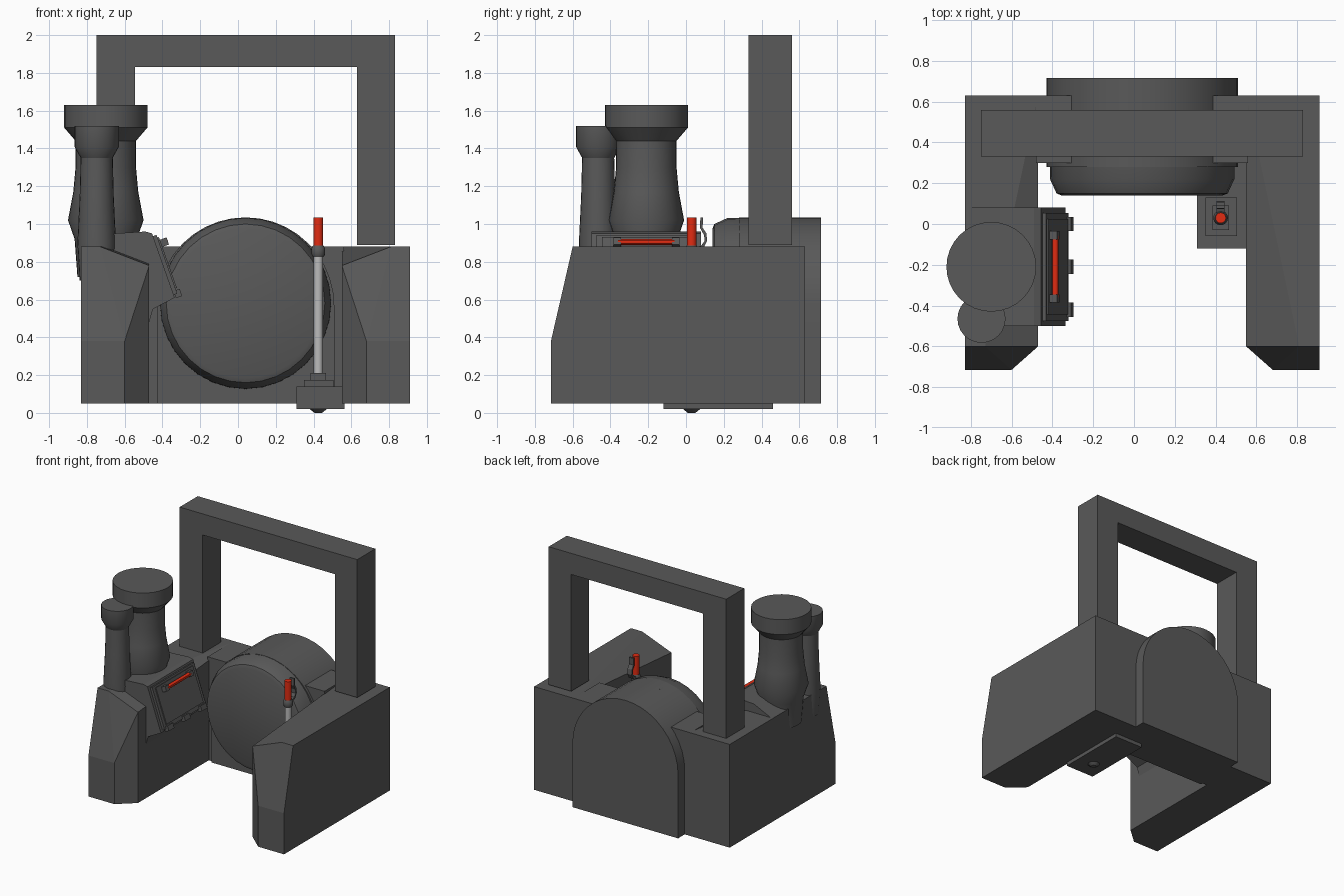
import bpy, bmesh, math
from mathutils import Vector, Matrix

if "Cube" in bpy.data.objects:
    bpy.data.objects.remove(bpy.data.objects["Cube"])


def material(name, rgb):
    m = bpy.data.materials.new(name)
    m.diffuse_color = (*rgb, 1)
    m.use_nodes = True
    m.node_tree.nodes["Principled BSDF"].inputs["Base Color"].default_value = m.diffuse_color
    return m


IRON = material("dark_iron", (0.1, 0.1, 0.1))
RED = material("red_grip", (0.75, 0.025, 0.006))
STEEL = material("bright_steel", (0.5, 0.5, 0.5))
CX = 0.04  # centre line of the chassis


def finish(name, bm, mat, smooth=False):
    bmesh.ops.recalc_face_normals(bm, faces=bm.faces)
    me = bpy.data.meshes.new(name)
    bm.to_mesh(me)
    bm.free()
    me.materials.append(mat)
    ob = bpy.data.objects.new(name, me)
    bpy.context.collection.objects.link(ob)
    if smooth:
        bpy.ops.object.select_all(action='DESELECT')
        ob.select_set(True)
        bpy.context.view_layer.objects.active = ob
        bpy.ops.object.shade_smooth_by_angle(angle=math.radians(30))
    return ob


def box(name, x, y, z, mat=IRON, matrix=None):
    bm = bmesh.new()
    bmesh.ops.create_cube(bm, size=1)
    for v in bm.verts:
        v.co = Vector([(r[0] + r[1]) / 2 + c * (r[1] - r[0]) for r, c in zip((x, y, z), v.co)])
    if matrix:
        bm.transform(matrix)
    return finish(name, bm, mat)


def prism(name, pts, axis, a, b, mat=IRON, smooth=False):
    """Extrude a profile along x (points are y, z) or y (points are x, z)."""
    bm = bmesh.new()
    place = (lambda p, t: (t, *p)) if axis == 'x' else (lambda p, t: (p[0], t, p[1]))
    face = bm.faces.new([bm.verts.new(place(p, a)) for p in pts])
    ext = bmesh.ops.extrude_face_region(bm, geom=[face])
    shift = Vector(place((0, 0), b - a))
    bmesh.ops.translate(bm, vec=shift, verts=[g for g in ext['geom'] if isinstance(g, bmesh.types.BMVert)])
    return finish(name, bm, mat, smooth)


def lathe(name, profile, centre, axis='z', mat=IRON, n=32):
    """Revolve (radius, height) pairs around an axis through centre."""
    bm = bmesh.new()
    rings = [[bm.verts.new((r * math.cos(2 * math.pi * i / n), r * math.sin(2 * math.pi * i / n), h))
              for i in range(n)] for r, h in profile]
    for lo, hi in zip(rings, rings[1:]):
        for i in range(n):
            bm.faces.new((lo[i], lo[(i + 1) % n], hi[(i + 1) % n], hi[i]))
    bm.faces.new(rings[0])
    bm.faces.new(rings[-1])
    if axis == 'y':
        bm.transform(Matrix.Rotation(-math.pi / 2, 4, 'X'))
    bm.transform(Matrix.Translation(centre))
    return finish(name, bm, mat, True)


# Side arms: chamfered front, inner top edge dipping toward the front
def arm(name, side):
    pts = [(.64, -.715, .05), (.87, -.715, .05), (.87, -.715, .38), (.64, -.715, .38),
           (.51, -.6, .05), (.51, -.6, .66), (.51, -.6, .78), (.77, -.6, .88), (.87, -.6, .88), (.87, -.6, .66),
           (.51, .63, .05), (.51, .63, .88), (.87, .63, .05), (.87, .63, .88)]
    bm = bmesh.new()
    for u, y, z in pts:
        bm.verts.new((CX + side * u, y, z))
    bmesh.ops.convex_hull(bm, input=bm.verts)
    bmesh.ops.dissolve_limit(bm, angle_limit=.01, verts=bm.verts, edges=bm.edges)
    return finish(name, bm, IRON)


arm("left_arm", -1)
arm("right_arm", 1)
box("rear_wall", (-.48, .56), (.3, .63), (.05, .88))

# Arched housing behind the round front drum
R, CZ = .47, .565
arch = [(CX + R * math.cos(math.pi * i / 20), CZ + R * math.sin(math.pi * i / 20)) for i in range(21)]
prism("drum_housing", [(CX + R, .05)] + arch + [(CX - R, .05)], 'y', .28, .715, smooth=True)
lathe("front_drum", [(.395, .14), (.42, .15), (.452, .22), (.455, .4)], (CX, 0, .58), 'y')

# Roll hoop
prism("roll_hoop", [(-.75, .88), (-.75, 2), (.83, 2), (.83, .89), (.63, .89), (.63, 1.83), (-.545, 1.83),
                    (-.545, .88)], 'y', .33, .56)

# Chimneys
lathe("large_chimney", [(.15, .72), (.165, .92), (.2, 1.02), (.172, 1.17), (.16, 1.3), (.16, 1.44),
                        (.22, 1.51), (.22, 1.63)], (-.70, -.21, 0))
lathe("small_chimney", [(.09, .7), (.102, .9), (.09, 1.15), (.085, 1.35), (.118, 1.41), (.118, 1.52)],
      (-.748, -.465, 0), n=24)

# Firebox with a sloping inner face
prism("firebox", [(-.81, .6), (-.81, .88), (-.66, .95), (-.49, .96), (-.455, .95), (-.335, .61), (-.45, .55),
                  (-.505, .36), (-.52, .05), (-.7, .05)], 'y', -.5, .08)

# Door fittings in the plane of the slope: local x runs outward, z runs up the slope
slope = Vector((-.12, 0, .34)).normalized()
out = Vector((slope.z, 0, -slope.x))
M = Matrix(((out.x, 0, slope.x, -.395), (0, 1, 0, -.21), (out.z, 0, slope.z, .78), (0, 0, 0, 1)))
box("firebox_door", (0, .02), (-.265, .265), (-.165, .165), matrix=M)
box("door_panel", (.02, .028), (-.235, .235), (-.135, .15), matrix=M)
for i, y in enumerate((-.21, 0, .21)):
    box(f"door_hinge_{i}", (.005, .04), (y - .035, y + .035), (-.185, -.145), matrix=M)
for i, y in enumerate((-.155, .155)):
    box(f"handle_post_{i}", (.02, .065), (y - .02, y + .02), (.095, .135), matrix=M)
grip = M @ Vector((.05, 0, .115))
lathe("door_grip", [(.016, -.15), (.016, .15)], grip, 'y', RED, 12)

# Lever and its floor mount
LX, LY = .425, .03
box("lever_base", (.31, .565), (-.12, .46), (.02, .14))
box("lever_plinth", (.35, .505), (-.06, .13), (.14, .175))
box("lever_bracket", (.385, .465), (-.03, .09), (.175, .21))
lathe("base_bolt", [(.02, 0), (.045, .02)], (LX, LY, 0), n=12)
lathe("lever_rod", [(.024, .18), (.024, .84)], (LX, LY, 0), mat=STEEL, n=16)
lathe("lever_collar", [(.028, .825), (.036, .84), (.036, .87), (.028, .885)], (LX, LY, 0), n=16)
lathe("lever_grip", [(.026, .88), (.026, 1.035)], (LX, LY, 0), mat=RED, n=16)
prism("squeeze_trigger", [(.03, .85), (.09, .87), (.112, .91), (.108, .95), (.088, .98), (.09, 1.035), (.076, 1.035),
                          (.074, .98), (.096, .94), (.098, .91), (.08, .885), (.03, .87)], 'x', .405, .445)
